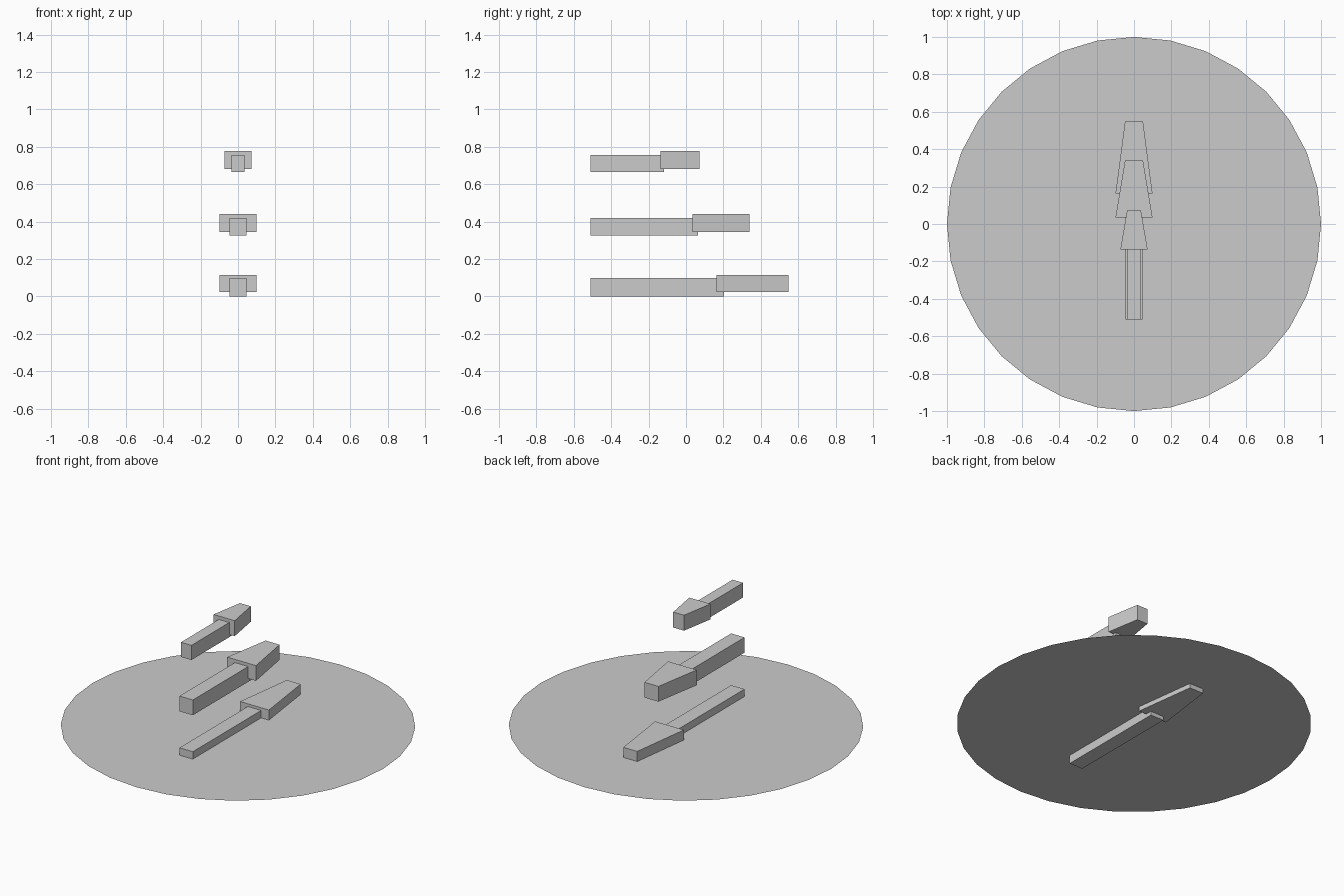
import bpy
import bmesh

if "Cube" in bpy.data.objects:
    bpy.data.objects.remove(bpy.data.objects["Cube"])


def finish(name, bm):
    bmesh.ops.recalc_face_normals(bm, faces=bm.faces)
    mesh = bpy.data.meshes.new(name)
    bm.to_mesh(mesh)
    bm.free()
    obj = bpy.data.objects.new(name, mesh)
    bpy.context.collection.objects.link(obj)
    return obj


def prism(name, y0, y1, z0, z1, half_back, half_front):
    """Flat bar along y whose width may taper from back to tip."""
    bm = bmesh.new()
    outline = [(-half_back, y0), (half_back, y0), (half_front, y1), (-half_front, y1)]
    base = bm.faces.new([bm.verts.new((x, y, z0)) for x, y in outline])
    ext = bmesh.ops.extrude_face_region(bm, geom=[base])
    top = [v for v in ext["geom"] if isinstance(v, bmesh.types.BMVert)]
    bmesh.ops.translate(bm, verts=top, vec=(0, 0, z1 - z0))
    return finish(name, bm)


# Flat dial disc, a single sheet passing through the lowest hand
bm = bmesh.new()
bmesh.ops.create_circle(bm, cap_ends=True, segments=32, radius=1.0)
bmesh.ops.translate(bm, verts=bm.verts, vec=(0, 0, 0.052))
finish("dial_disc", bm)

# Three stacked hands: shaft (y0, y1, z0, z1, half width), head (y0, y1, z0, z1, base, tip)
hands = {
    "long_hand": ((-0.51, 0.203, 0.0, 0.098, 0.046), (0.162, 0.548, 0.024, 0.115, 0.099, 0.048)),
    "middle_hand": ((-0.51, 0.065, 0.325, 0.42, 0.046), (0.035, 0.34, 0.345, 0.44, 0.099, 0.048)),
    "short_hand": ((-0.51, -0.117, 0.666, 0.757, 0.036), (-0.137, 0.073, 0.682, 0.778, 0.073, 0.037)),
}
for name, (shaft, head) in hands.items():
    prism(name + "_shaft", *shaft, shaft[-1])
    prism(name + "_head", *head)
